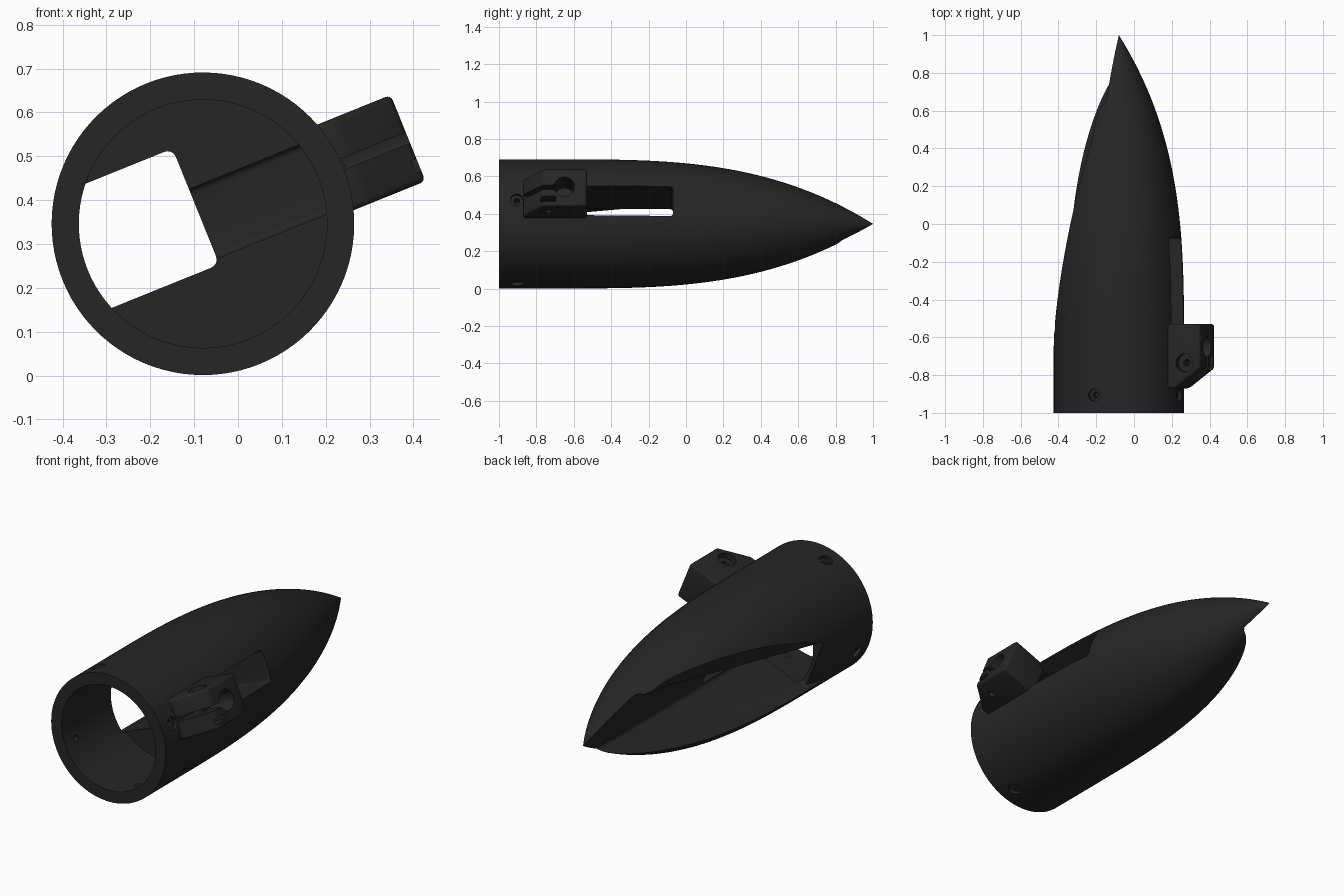
import bpy, bmesh, math
from mathutils import Matrix

if "Cube" in bpy.data.objects:
    bpy.data.objects.remove(bpy.data.objects["Cube"])

# Everything is built with the nose axis on local Y, then rolled and lifted
ROLL, CENTRE = math.radians(22), (-0.08, 0, 0.346)
black = bpy.data.materials.new("matte black plastic")
black.diffuse_color = (0.019, 0.019, 0.019, 1)
black.use_nodes = True
black.node_tree.nodes["Principled BSDF"].inputs["Base Color"].default_value = black.diffuse_color


def new_object(name, bm):
    bmesh.ops.recalc_face_normals(bm, faces=bm.faces)
    mesh = bpy.data.meshes.new(name)
    bm.to_mesh(mesh)
    bm.free()
    obj = bpy.data.objects.new(name, mesh)
    bpy.context.collection.objects.link(obj)
    mesh.materials.append(black)
    return obj


def revolve(name, profile, steps=96):
    """Solid of revolution round Y from (y, radius) points."""
    bm = bmesh.new()
    rings = []
    for y, r in profile:
        if r == 0:
            rings.append([bm.verts.new((0, y, 0))])
        else:
            rings.append([bm.verts.new((r * math.cos(a), y, r * math.sin(a)))
                          for a in (math.tau * i / steps for i in range(steps))])
    for a, b in zip(rings, rings[1:]):
        for i in range(steps):
            j = (i + 1) % steps
            bm.faces.new((a[i], a[j], b[0]) if len(b) == 1 else (a[i], a[j], b[j], b[i]))
    for ring in (rings[0], rings[-1]):
        if len(ring) > 1:
            bm.faces.new(ring)
    return new_object(name, bm)


def prism(name, points, v0, v1, bevel=0):
    """Outline in (x, y) extruded along z."""
    bm = bmesh.new()
    face = bm.faces.new([bm.verts.new((x, y, v0)) for x, y in points])
    out = bmesh.ops.extrude_face_region(bm, geom=[face])
    for g in out["geom"]:
        if isinstance(g, bmesh.types.BMVert):
            g.co.z = v1
    if bevel:
        bmesh.ops.bevel(bm, geom=bm.edges[:], offset=bevel, segments=4,
                        profile=0.5, affect='EDGES')
    return new_object(name, bm)


def box(name, x0, x1, y0, y1, z0, z1, bevel=0):
    return prism(name, [(x0, y0), (x1, y0), (x1, y1), (x0, y1)], z0, z1, bevel)


def rod(name, r, depth, loc, axis, sides=32):
    bm = bmesh.new()
    bmesh.ops.create_cone(bm, cap_ends=True, segments=sides, radius1=r, radius2=r, depth=depth)
    turn = Matrix() if axis == 'Z' else Matrix.Rotation(math.pi / 2, 4, 'Y')
    bmesh.ops.transform(bm, matrix=Matrix.Translation(loc) @ turn, verts=bm.verts)
    return new_object(name, bm)


def cut(target, *cutters):
    bpy.context.view_layer.objects.active = target
    for c in cutters:
        c.hide_render = True
        mod = target.modifiers.new("cut", 'BOOLEAN')
        mod.operation, mod.solver, mod.object = 'DIFFERENCE', 'EXACT', c
        bpy.ops.object.modifier_apply(modifier=mod.name)
        bpy.data.objects.remove(c)


# Nose shell: straight sleeve, then a cubic taper to a sharp tip
profile = [(-1, 0.345)]
for i in range(41):
    s = i / 40
    profile.append((-0.65 + 1.65 * s, 0.345 * (1 - s ** 3) if i < 40 else 0))
shell = revolve("nose_shell", profile)

# Bore from the open end
cut(shell, revolve("bore_cutter", [(-1.1, 0.283), (-0.55, 0.283)]))

# Sloping side opening, and the deep channel running out to the tip
cut(shell,
    prism("slope_cutter", [(-0.6, -0.76), (-0.345, -0.76), (-0.055, 0.46), (-0.045, 0.58),
                           (0, 0.70), (0, 1.2), (-0.6, 1.2)], -0.095, 0.45),
    box("channel_cutter", -0.6, 0.0, -0.575, 1.25, -0.10, 0.185, 0.02))

# Slot on the clamp side
cut(shell, prism("slot_cutter", [(-0.1, -0.6), (0.5, -0.6), (0.5, -0.07), (-0.1, -0.07)],
                 -0.085, 0.085, 0.015))

# Four screw holes with counterbores round the sleeve
for k in range(4):
    a = k * math.pi / 2
    for r, depth, dist in ((0.016, 0.2, 0.33), (0.034, 0.05, 0.35)):
        loc = (dist * math.cos(a), -0.905, dist * math.sin(a))
        cut(shell, rod("screw_cutter", r, depth, loc, 'X' if k % 2 == 0 else 'Z', 24))

# Clamp block with chamfered front corner
clamp = prism("clamp_block", [(0.295, -0.53), (0.507, -0.53), (0.507, -0.765),
                              (0.365, -0.87), (0.295, -0.87)], -0.10, 0.112, 0.013)
cut(clamp,
    rod("socket_cutter", 0.055, 0.3, (0.50, -0.65, 0.01), 'X'),
    box("slit_cutter", 0.345, 0.6, -0.95, -0.64, -0.006, 0.02),
    rod("bolt_cutter", 0.018, 0.5, (0.42, -0.735, 0), 'Z'),
    rod("bolt_head_cutter", 0.048, 0.08, (0.42, -0.735, 0.12), 'Z'),
    box("nut_cutter", 0.385, 0.6, -0.775, -0.695, -0.075, -0.045))

# Place and shade
place = Matrix.Translation(CENTRE) @ Matrix.Rotation(-ROLL, 4, 'Y')
for obj in (shell, clamp):
    obj.data.transform(place)
    bpy.ops.object.select_all(action='DESELECT')
    obj.select_set(True)
    bpy.context.view_layer.objects.active = obj
    bpy.ops.object.shade_smooth_by_angle(angle=math.radians(30))
